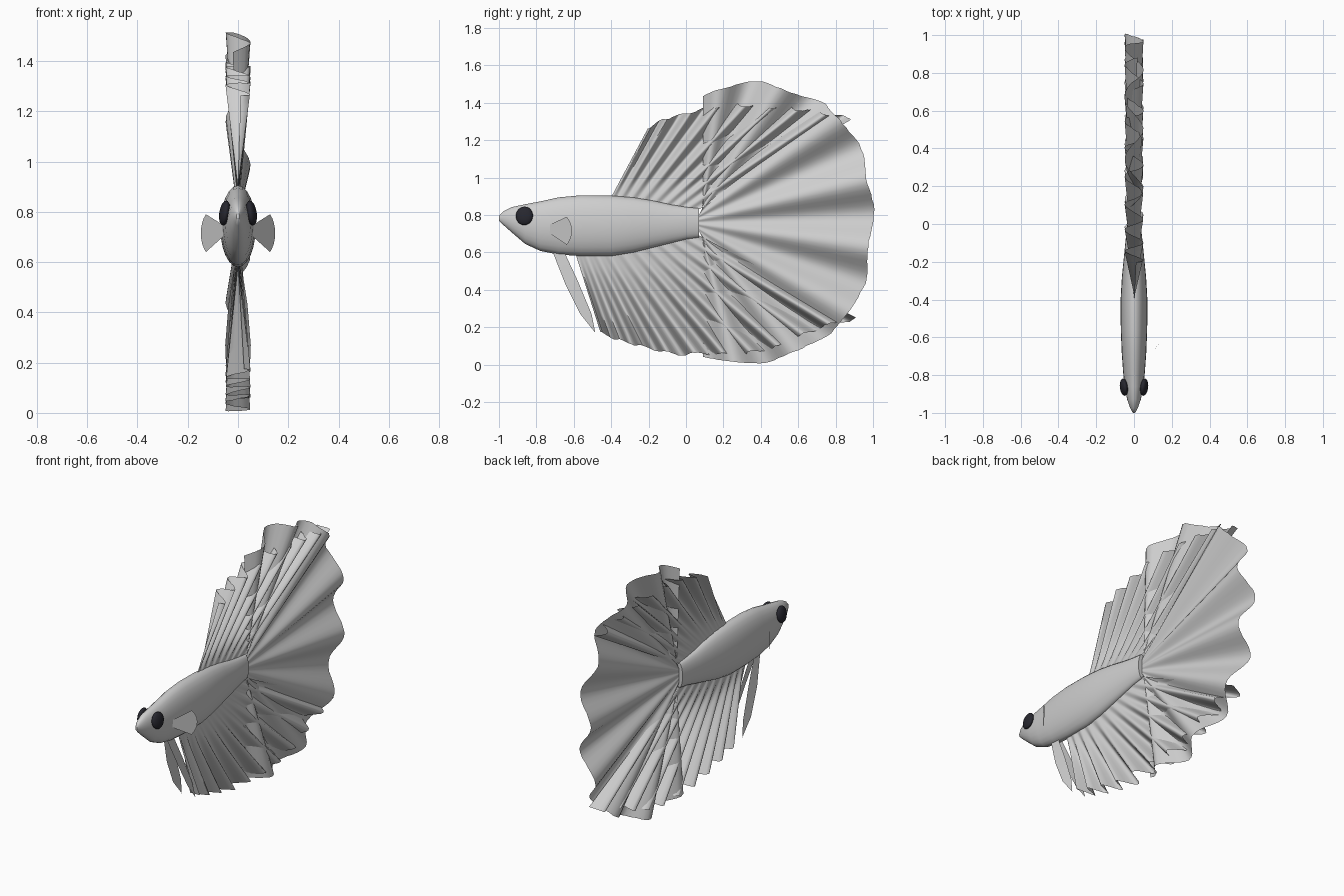
import bpy, bmesh, math, random
from mathutils import Vector

if "Cube" in bpy.data.objects:
    bpy.data.objects.remove(bpy.data.objects["Cube"])

random.seed(4)


def material(name, rgb):
    m = bpy.data.materials.new(name)
    m.diffuse_color = (*rgb, 1)
    m.use_nodes = True
    m.node_tree.nodes["Principled BSDF"].inputs["Base Color"].default_value = m.diffuse_color
    return m


GREY = material("pale grey", (0.62, 0.62, 0.62))
DARK = material("eye black", (0.02, 0.02, 0.028))


def make(name, verts, faces, mat, angle=60):
    me = bpy.data.meshes.new(name)
    me.from_pydata(verts, [], faces)
    me.materials.append(mat)
    ob = bpy.data.objects.new(name, me)
    bpy.context.collection.objects.link(ob)
    bm = bmesh.new()
    bm.from_mesh(me)
    bmesh.ops.recalc_face_normals(bm, faces=bm.faces)
    bm.to_mesh(me)
    bm.free()
    bpy.ops.object.select_all(action="DESELECT")
    bpy.context.view_layer.objects.active = ob
    ob.select_set(True)
    bpy.ops.object.shade_smooth_by_angle(angle=math.radians(angle))
    return ob


def along(points, t):
    """Point at fraction t of the length of a polyline."""
    pts = [Vector(p) for p in points]
    lens = [(b - a).length for a, b in zip(pts, pts[1:])]
    d = t * sum(lens)
    for a, b, l in zip(pts, pts[1:], lens):
        if d <= l:
            return a.lerp(b, d / l)
        d -= l
    return pts[-1]


def grid_faces(rows, cols):
    return [(i * cols + j, i * cols + j + 1, (i + 1) * cols + j + 1, (i + 1) * cols + j)
            for i in range(rows - 1) for j in range(cols - 1)]


# Body: oval rings along y as (y, top, bottom, half width)
rings = [(-1, .795, .77, .006), (-.975, .82, .745, .02), (-.93, .842, .705, .036),
         (-.86, .857, .645, .05), (-.78, .872, .608, .058), (-.68, .894, .588, .065),
         (-.56, .905, .58, .07), (-.4, .903, .58, .071), (-.28, .893, .6, .064),
         (-.18, .877, .625, .054), (-.08, .855, .65, .044), (0, .842, .67, .035),
         (.07, .835, .68, .026)]
N = 24
verts, faces = [], []
for y, top, bot, w in rings:
    for k in range(N):
        a = math.tau * k / N
        verts.append((w * math.cos(a), y, (top + bot) / 2 + (top - bot) / 2 * math.sin(a)))
for i in range(len(rings) - 1):
    for k in range(N):
        n = (k + 1) % N
        faces.append((i * N + k, i * N + n, (i + 1) * N + n, (i + 1) * N + k))
faces += [tuple(range(N)), tuple(range((len(rings) - 1) * N, len(rings) * N))]
make("body", verts, faces, GREY, 50)


def pleated_fin(name, base, edge, wave, jag, rows=101, cols=8, amp=.05):
    """Sheet of rays from a base line to an outer edge, folded sideways in growing pleats."""
    verts = []
    for i in range(rows):
        t = i / (rows - 1)
        b, e = along(base, t), along(edge, t)
        w = wave(t, e)
        reach = 1 - jag * (0.5 + 0.5 * w) - random.uniform(0, jag * 0.3)
        for j in range(cols + 1):
            s = j / cols
            p = b.lerp(e, s * reach)
            verts.append((amp * w * s, p.x, p.y))
    return make(name, verts, grid_faces(rows, cols + 1), GREY, 80)


def fan_wave(t, e):
    """Even pleats by angle around the tail root."""
    ang = math.degrees(math.atan2(e.y - .76, e.x - .07))
    return math.cos(math.tau * (ang - 14) / 22.4)


def ray_wave(pleats, phase):
    """Pleats that widen toward the rear."""
    return lambda t, e: math.sin(math.tau * pleats * t ** .88 + phase + .4 * math.sin(9 * t))


# Tail fan, with its front edges standing upright
pleated_fin("tail_fin",
            [(.09, .84), (.07, .8), (.06, .76), (.07, .71), (.09, .68)],
            [(.09, 1.44), (.15, 1.48), (.28, 1.51), (.42, 1.52), (.52, 1.5), (.62, 1.44),
             (.74, 1.41), (.84, 1.33), (.91, 1.22), (.97, 1.1), (1.01, .9), (1.005, .65),
             (.97, .45), (.9, .27), (.76, .15), (.6, .05), (.45, .01), (.28, -.01), (.09, .04)],
            fan_wave, .025)

# Back and belly fins, whose rear rays lie over the tail
pleated_fin("dorsal_fin", [(-.4, .895), (-.2, .87), (.07, .83)],
            [(-.2, 1.27), (-.12, 1.32), (0, 1.35), (.15, 1.39), (.3, 1.4), (.55, 1.385),
             (.74, 1.36), (.9, 1.32)], ray_wave(8, .2), .03)
pleated_fin("anal_fin", [(-.59, .59), (-.4, .59), (-.2, .63), (.07, .69)],
            [(-.455, .165), (-.38, .13), (-.2, .08), (-.05, .045), (.09, .05), (.3, .04),
             (.52, .09), (.72, .19), (.93, .24)], ray_wave(10, .5), .025)

blade = [(-.71, .595), (-.645, .43), (-.565, .27), (-.485, .17),
         (-.505, .27), (-.58, .45), (-.65, .6)]
for side, tag in ((1, "right"), (-1, "left")):
    # Long narrow belly blades, splayed and slightly twisted
    make("pelvic_fin_" + tag,
         [(side * (.012 + .035 * (.6 - z) / .43 + (.012 if 0 < k < 3 else 0)), y, z)
          for k, (y, z) in enumerate(blade)],
         [(0, 1, 5, 6), (1, 2, 4, 5), (2, 3, 4)], GREY)

    # Small rounded side paddles, swept back
    fan = [(.055, -.735, .745), (.055, -.735, .705)]
    for k in range(9):
        a = math.radians(-50 + 100 * k / 8)
        u = .35 + .65 * math.cos(a)
        fan.append((.06 + .088 * u, -.73 + .12 * u, .715 + .098 * math.sin(a)))
    make("pectoral_fin_" + tag, [(side * x, y, z) for x, y, z in fan],
         [(0, 1, *range(2, 11))], GREY)

    # Eyes
    bpy.ops.mesh.primitive_uv_sphere_add(segments=20, ring_count=12, radius=1,
                                         location=(side * .053, -.864, .795),
                                         rotation=(0, side * -.15, side * -.12))
    eye = bpy.context.object
    eye.name = "eye_" + tag
    eye.scale = (.021, .046, .05)
    eye.data.materials.append(DARK)
    bpy.ops.object.shade_smooth_by_angle(angle=math.radians(60))
